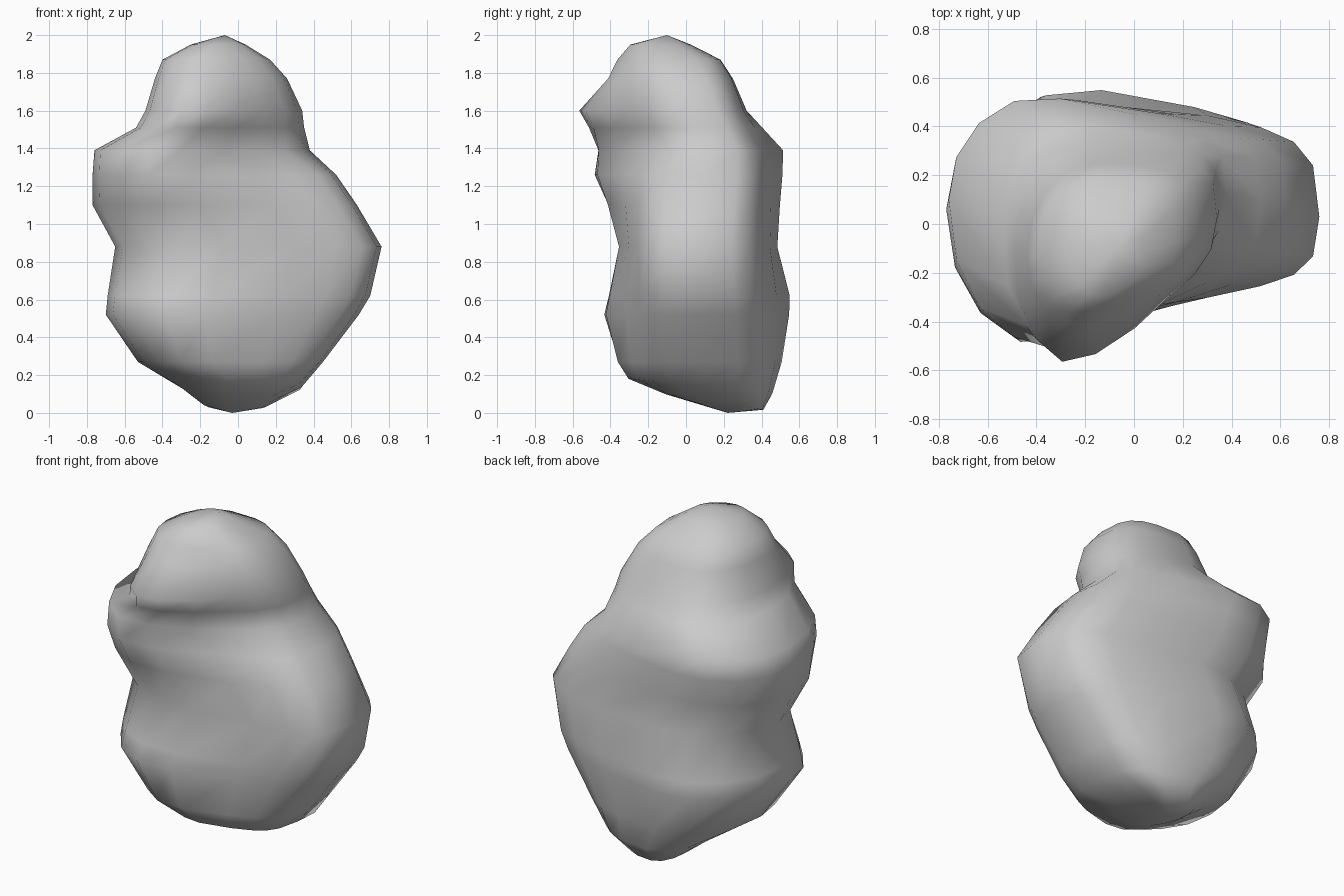
import bpy, bmesh, math

# Horizontal sections of the boulder:
# z, left x, right x, y of left end, y of right end,
# front y (left half, right half), back y (left half, right half)
RINGS = [
    (0.05, -0.19, 0.16, 0.16, 0.18, -0.13, -0.08, 0.42, 0.40),
    (0.13, -0.31, 0.34, 0.08, 0.10, -0.35, -0.23, 0.48, 0.43),
    (0.27, -0.53, 0.45, 0.03, 0.08, -0.42, -0.26, 0.54, 0.46),
    (0.52, -0.70, 0.64, 0.00, 0.06, -0.51, -0.27, 0.60, 0.46),
    (0.62, -0.69, 0.70, 0.00, 0.05, -0.48, -0.27, 0.61, 0.45),
    (0.88, -0.65, 0.76, 0.02, 0.03, -0.40, -0.28, 0.52, 0.43),
    (1.10, -0.77, 0.63, 0.06, 0.07, -0.49, -0.28, 0.54, 0.43),
    (1.26, -0.77, 0.52, 0.06, 0.10, -0.58, -0.27, 0.56, 0.43),
    (1.39, -0.76, 0.38, 0.10, 0.12, -0.56, -0.29, 0.57, 0.42),
    (1.51, -0.54, 0.35, -0.06, 0.06, -0.60, -0.29, 0.44, 0.35),
    (1.60, -0.49, 0.34, -0.14, 0.02, -0.65, -0.32, 0.34, 0.30),
    (1.77, -0.44, 0.26, -0.14, -0.04, -0.46, -0.33, 0.26, 0.24),
    (1.87, -0.40, 0.17, -0.12, -0.08, -0.40, -0.30, 0.19, 0.18),
    (1.95, -0.25, 0.04, -0.14, -0.12, -0.31, -0.27, 0.03, 0.02),
]
SEGMENTS = 18


def power(v, p):
    return math.copysign(abs(v) ** p, v)


def mix(a, b, t):
    return a + (b - a) * t


def boxiness(c, s, z):
    # round on the left, squarer on the right (but not at the front of the head)
    if c <= 0:
        return 0.92
    return 0.95 if s < 0 and z > 1.3 else 0.6


def section(ring, tilt):
    z, xl, xr, yl, yr, fl, fr, bl, br = ring
    points = []
    for i in range(SEGMENTS):
        a = 2 * math.pi * i / SEGMENTS
        c, s = math.cos(a), math.sin(a)
        p = boxiness(c, s, z)
        u = 0.5 + 0.5 * power(c, p)
        t = min(1, max(0, (u - 0.2) / 0.6))
        mid = mix(yl, yr, u)
        edge = mix(bl, br, t) if s > 0 else mix(fl, fr, t)
        y = mid + (edge - mid) * abs(power(s, p))
        points.append((mix(xl, xr, u), y, z + tilt * (y - 0.2)))
    return points


# Boulder body, lofted through the sections; the underside slopes up to the front
bm = bmesh.new()
tilts = {0: -0.16, 1: -0.10}
loops = [[bm.verts.new(p) for p in section(r, tilts.get(k, 0))]
         for k, r in enumerate(RINGS)]
bottom = bm.verts.new((-0.03, 0.22, 0))
top = bm.verts.new((-0.07, -0.10, 2))
for i in range(SEGMENTS):
    j = (i + 1) % SEGMENTS
    for low, high in zip(loops, loops[1:]):
        bm.faces.new((low[i], low[j], high[j], high[i]))
    bm.faces.new((bottom, loops[0][j], loops[0][i]))
    bm.faces.new((top, loops[-1][i], loops[-1][j]))
bmesh.ops.recalc_face_normals(bm, faces=bm.faces[:])
for f in bm.faces:
    f.smooth = True

mesh = bpy.data.meshes.new("boulder")
bm.to_mesh(mesh)
bm.free()
boulder = bpy.data.objects.new("boulder", mesh)
bpy.context.collection.objects.link(boulder)
